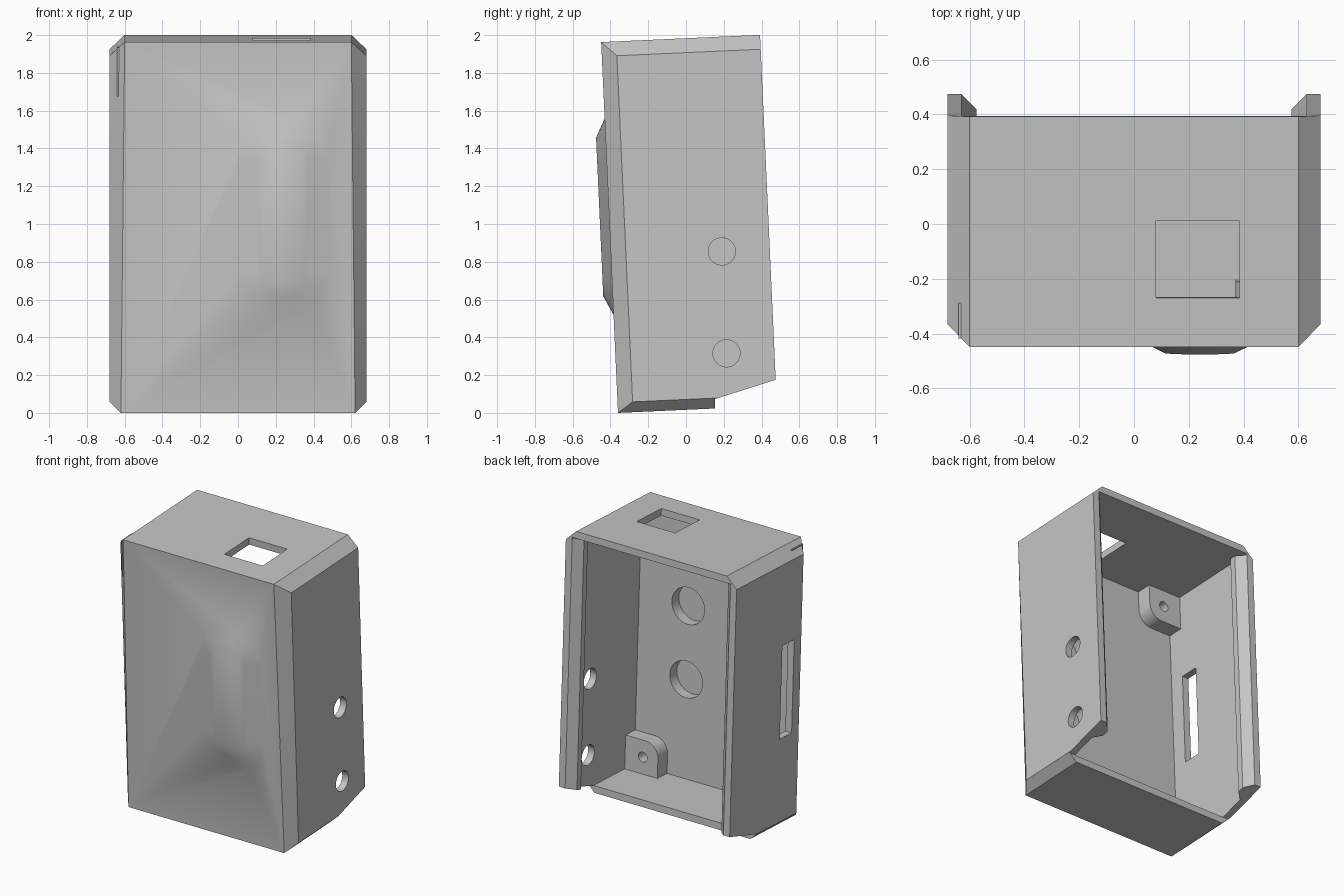
import bpy, bmesh
from math import sin, cos, pi, radians

old = bpy.data.objects.get("Cube")
if old:
    bpy.data.objects.remove(old, do_unlink=True)

grey = bpy.data.materials.new("light_grey_plastic")
grey.use_nodes = True
colour = (0.56, 0.56, 0.56, 1)
grey.diffuse_color = colour
grey.node_tree.nodes["Principled BSDF"].inputs["Base Color"].default_value = colour

HALF, DEPTH, HEIGHT, WALL = 0.68, 0.842, 1.965, 0.05


def solid(name, points):
    """Convex solid around the points, with flat areas merged."""
    bm = bmesh.new()
    for p in points:
        bm.verts.new(p)
    res = bmesh.ops.convex_hull(bm, input=bm.verts[:])
    junk = [g for g in res["geom_interior"] + res["geom_unused"]
            if isinstance(g, bmesh.types.BMVert)]
    bmesh.ops.delete(bm, geom=list(set(junk)), context='VERTS')
    bmesh.ops.dissolve_limit(bm, angle_limit=0.005, verts=bm.verts[:], edges=bm.edges[:])
    bmesh.ops.recalc_face_normals(bm, faces=bm.faces[:])
    mesh = bpy.data.meshes.new(name)
    bm.to_mesh(mesh)
    bm.free()
    mesh.materials.append(grey)
    ob = bpy.data.objects.new(name, mesh)
    bpy.context.collection.objects.link(ob)
    return ob


def block(x, y, z):
    return [(a, b, c) for a in x for b in y for c in z]


def ring(r, n=40):
    return [(r * cos(2 * pi * i / n), r * sin(2 * pi * i / n)) for i in range(n)]


def tube_y(x, z, r, y):
    return [(x + a, d, z + b) for a, b in ring(r) for d in y]


def combine(body, points, operation):
    tool = solid("tool", points)
    mod = body.modifiers.new("combine", 'BOOLEAN')
    mod.operation, mod.object, mod.solver = operation, tool, 'EXACT'
    bpy.context.view_layer.objects.active = body
    bpy.ops.object.modifier_apply(modifier=mod.name)
    bpy.data.objects.remove(tool, do_unlink=True)


# Outer shell with chamfered front, top and bottom edges
shell = []
for s in (-1, 1):
    shell += block([s * 0.6], [0, DEPTH], [HEIGHT])
    shell += block([s * 0.62], [0, DEPTH], [0])
    shell += block([s * HALF], [0.08, DEPTH], [0.055, HEIGHT - 0.076])
case = solid("enclosure_case", shell)

# Raised oval cover on the front
cover = []
for z in (0.75, 1.33):
    cover += tube_y(0.24, z, 0.23, [0, 0.02])
    cover += tube_y(0.24, z, 0.13, [-0.05])
combine(case, cover, 'UNION')

# Open back cavity
inner = HALF - WALL
combine(case, block([-inner, inner], [WALL, 1], [WALL, HEIGHT - WALL]), 'DIFFERENCE')

# Dovetail rails for the back lid
rail = [(0.65, DEPTH), (inner, DEPTH), (0.575, 0.785), (0.575, 0.74), (inner, 0.69), (0.65, 0.69)]
for s in (-1, 1):
    combine(case, [(s * x, y, z) for x, y in rail for z in (0.06, HEIGHT - 0.06)], 'UNION')

# Screw bosses in opposite corners, each with one rounded corner
for s in (1, -1):
    outline = [(0.64, 0.03), (0.37, 0.03), (0.64, 0.29)]
    outline += [(0.47 - 0.1 * cos(i * pi / 16), 0.19 + 0.1 * sin(i * pi / 16)) for i in range(9)]
    place = lambda x, z: (s * x, z if s > 0 else HEIGHT - z)
    boss = []
    for x, z in outline:
        px, pz = place(x, z)
        boss += block([px], [0.03, 0.16], [pz])
    combine(case, boss, 'UNION')
    combine(case, tube_y(*place(0.49, 0.17), 0.035, [0.06, 0.3]), 'DIFFERENCE')

# Blind round pockets behind the front cover
for z in (0.75, 1.27):
    combine(case, tube_y(0.24, z, 0.13, [-0.03, 0.1]), 'DIFFERENCE')

# Round side holes, side slot and square top opening
for z in (0.289, 0.829):
    combine(case, [(x, 0.588 + a, z + b) for a, b in ring(0.072) for x in (0.6, 0.75)], 'DIFFERENCE')
combine(case, block([-0.75, -0.6], [0.16, 0.295], [0.65, 1.31]), 'DIFFERENCE')
combine(case, block([0.08, 0.385], [0.18, 0.46], [1.85, 2.05]), 'DIFFERENCE')

# Sloping lower back cut
wedge = [(0.515, -0.1), (0.515, 0.05), (DEPTH, 0.137), (1, 0.179), (1, -0.1)]
combine(case, [(x, y, z) for y, z in wedge for x in (-1, 1)], 'DIFFERENCE')

# Soft shading over the cover, sharp case edges, slight forward lean
bpy.ops.object.select_all(action='DESELECT')
case.select_set(True)
bpy.context.view_layer.objects.active = case
bpy.ops.object.shade_smooth_by_angle(angle=radians(32))
case.location = (0, -0.36, 0)
case.rotation_euler = (radians(2.6), 0, 0)
